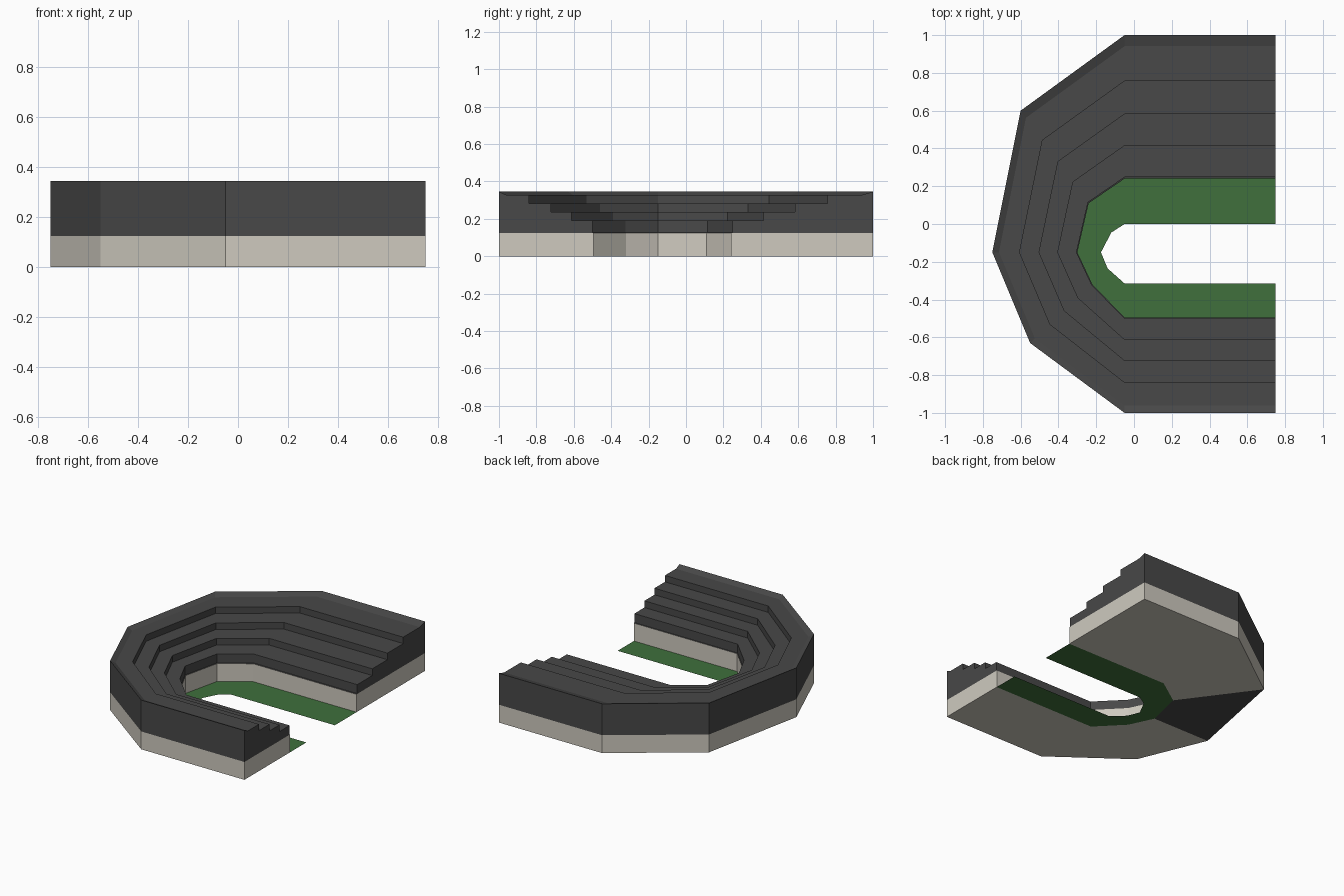
import bpy
from mathutils import Vector

if "Cube" in bpy.data.objects:
    bpy.data.objects.remove(bpy.data.objects["Cube"])

# Plan outlines, all with matching stations from the +y end round to the -y end
OUTER = [(0.75, 1), (-0.05, 1), (-0.60, 0.60), (-0.75, -0.15), (-0.55, -0.63), (-0.05, -1), (0.75, -1)]
INNER = [(0.75, 0.24), (-0.05, 0.24), (-0.24, 0.11), (-0.30, -0.15), (-0.22, -0.32), (-0.05, -0.495), (0.75, -0.495)]
PITCH = [(0.75, 0), (-0.05, 0), (-0.12, -0.045), (-0.175, -0.15), (-0.14, -0.235), (-0.05, -0.315), (0.75, -0.315)]
BASE_Z, TOP_Z = 0.125, 0.345


def material(name, color):
    m = bpy.data.materials.new(name)
    m.diffuse_color = (*color, 1)
    m.use_nodes = True
    m.node_tree.nodes["Principled BSDF"].inputs["Base Color"].default_value = m.diffuse_color
    return m


concrete = material("concrete", (0.62, 0.59, 0.52))
dark = material("dark_seating", (0.065, 0.065, 0.065))
green = material("grass", (0.05, 0.16, 0.045))


def sweep(name, profile, mats, inner=INNER, outer=OUTER, caps=True):
    """Sweep an open (t, z) profile, t running from inner (0) to outer (1) outline."""
    n = len(profile)
    verts = []
    for a, b in zip(inner, outer):
        for t, z in profile:
            p = Vector(a).lerp(Vector(b), t)
            verts.append((p.x, p.y, z))
    faces = []
    for j in range(len(inner) - 1):
        for k in range(n - 1):
            a, b = j * n + k, (j + 1) * n + k
            faces.append((a, b, b + 1, a + 1))
    if caps:
        last = (len(inner) - 1) * n
        faces.append(tuple(range(n)))
        faces.append(tuple(reversed(range(last, last + n))))
    mesh = bpy.data.meshes.new(name)
    mesh.from_pydata(verts, [], faces)
    for m in mats:
        mesh.materials.append(m)
    obj = bpy.data.objects.new(name, mesh)
    bpy.context.collection.objects.link(obj)
    return obj


def ramp_z(t):
    return BASE_Z + (TOP_Z - BASE_Z) * t


# Concrete base, with one dark panel on its underside
base = sweep("stand_base", [(0, BASE_Z), (0, 0), (1, 0), (1, BASE_Z)], [concrete, dark])
base.data.polygons[2 * 3 + 1].material_index = 1

# Sloping upper stand
sweep("stand_ramp", [(1, BASE_Z), (1, TOP_Z), (0, BASE_Z)], [dark])

# Stepped tiers sitting on the slope
for i, (t, z) in enumerate([(0.01, 0.19), (0.23, 0.237), (0.45, 0.283), (0.68, 0.328)]):
    t_end = (z - BASE_Z) / (TOP_Z - BASE_Z)
    sweep(f"seating_tier_{i + 1}", [(t_end, z), (t, z), (t, ramp_z(t))], [dark])

# Flat grass strip inside the stand
sweep("grass_strip", [(1, 0), (0, 0)], [green], PITCH, INNER, caps=False)
